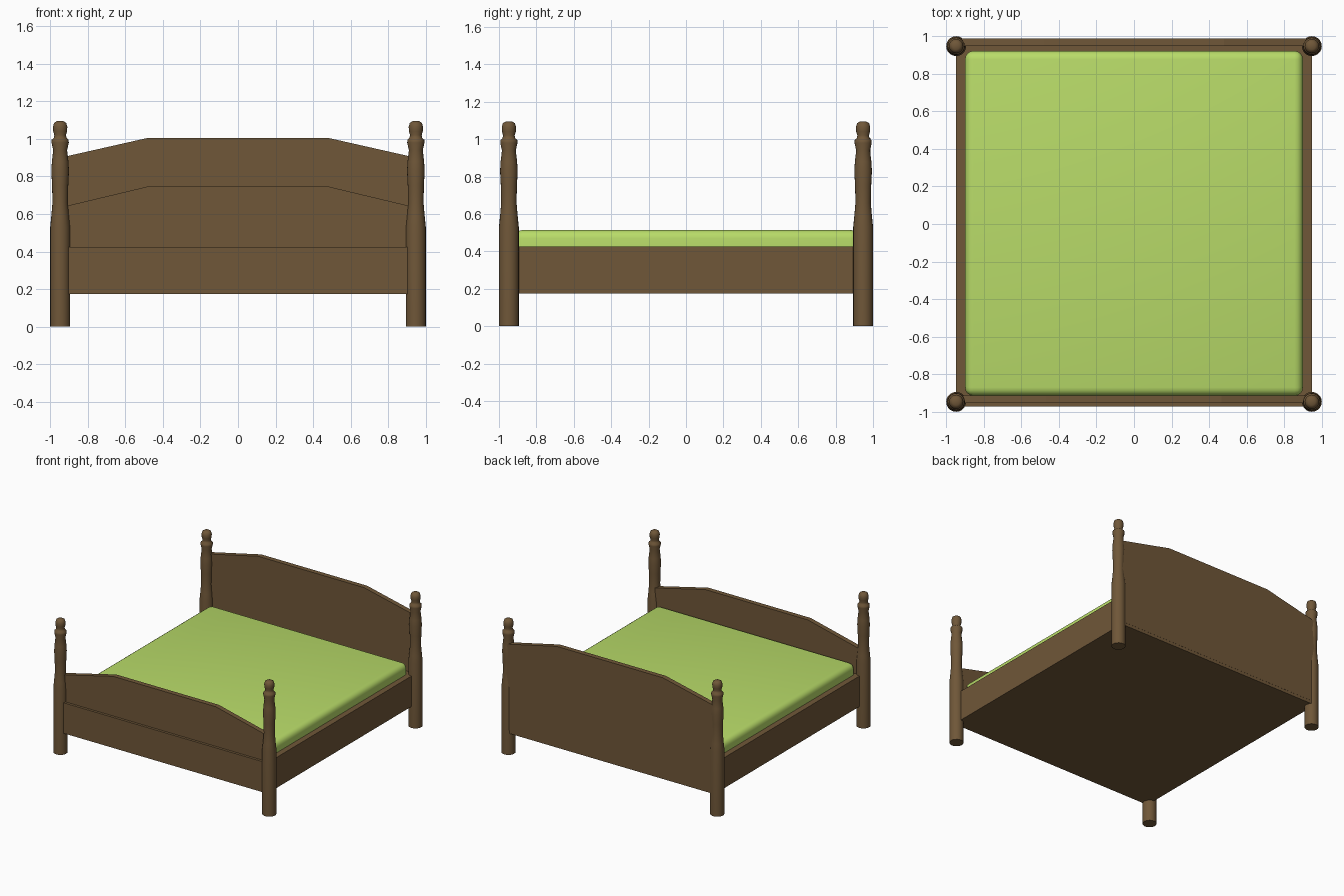
import bpy
import bmesh
import math

cube = bpy.data.objects.get("Cube")
if cube:
    bpy.data.objects.remove(cube, do_unlink=True)


def make_material(name, color):
    mat = bpy.data.materials.new(name)
    mat.use_nodes = True
    mat.diffuse_color = color
    mat.node_tree.nodes["Principled BSDF"].inputs["Base Color"].default_value = color
    return mat


WOOD = make_material("brown wood", (0.16, 0.095, 0.04, 1))
FABRIC = make_material("green fabric", (0.48, 0.71, 0.14, 1))


def finish(name, bm, mat, smooth=None):
    bmesh.ops.recalc_face_normals(bm, faces=bm.faces)
    mesh = bpy.data.meshes.new(name)
    bm.to_mesh(mesh)
    bm.free()
    mesh.materials.append(mat)
    obj = bpy.data.objects.new(name, mesh)
    bpy.context.collection.objects.link(obj)
    if smooth:
        bpy.ops.object.select_all(action="DESELECT")
        obj.select_set(True)
        bpy.context.view_layer.objects.active = obj
        bpy.ops.object.shade_smooth_by_angle(angle=math.radians(smooth))
    return obj


def box(name, low, high, mat, bevel=0):
    bm = bmesh.new()
    bmesh.ops.create_cube(bm, size=1)
    for v in bm.verts:
        v.co = [(a + b) / 2 + c * (b - a) for a, b, c in zip(low, high, v.co)]
    if bevel:
        # round every edge except the hidden bottom ones
        edges = [e for e in bm.edges if max(v.co.z for v in e.verts) > low[2] + 0.001]
        bmesh.ops.bevel(bm, geom=edges, offset=bevel, segments=4,
                        profile=0.5, affect="EDGES")
    return finish(name, bm, mat, 40 if bevel else None)


def board(name, y_front, y_back, base, shoulder, peak, peak_x):
    # arched panel: flat centre with sloping shoulders
    half = [(0.945, base), (0.945, shoulder), (peak_x, peak)]
    outline = half + [(-x, z) for x, z in reversed(half)]
    bm = bmesh.new()
    face = bm.faces.new([bm.verts.new((x, y_front, z)) for x, z in outline])
    out = bmesh.ops.extrude_face_region(bm, geom=[face])
    for v in out["geom"]:
        if isinstance(v, bmesh.types.BMVert):
            v.co.y = y_back
    return finish(name, bm, WOOD)


# Turned post silhouette as (radius, height)
POST = [(0.053, 0), (0.053, 0.53), (0.047, 0.59), (0.041, 0.66), (0.043, 0.75),
        (0.047, 0.83), (0.044, 0.88), (0.037, 0.94), (0.046, 0.98), (0.045, 0.995),
        (0.034, 1.005), (0.031, 1.02), (0.037, 1.04), (0.038, 1.065),
        (0.032, 1.085), (0.018, 1.094)]


def post(name, x, y, sides=20):
    bm = bmesh.new()
    rings = []
    for r, z in POST:
        angles = [2 * math.pi * i / sides for i in range(sides)]
        rings.append([bm.verts.new((x + r * math.cos(a), y + r * math.sin(a), z))
                      for a in angles])
    for lower, upper in zip(rings, rings[1:]):
        for i in range(sides):
            j = (i + 1) % sides
            bm.faces.new((lower[i], lower[j], upper[j], upper[i]))
    bm.faces.new(rings[0])
    bm.faces.new(rings[-1])
    return finish(name, bm, WOOD, 45)


# Four corner posts
for end, y in (("front", -0.947), ("back", 0.947)):
    for side, x in (("right", -0.947), ("left", 0.947)):
        post(f"{end}_{side}_post", x, y)

# Bed frame, end boards and mattress
box("bed_frame", (-0.947, -0.973, 0.175), (0.947, 0.986, 0.425), WOOD)
board("footboard", -0.952, -0.912, 0.4, 0.635, 0.75, 0.465)
board("headboard", 0.947, 0.987, 0.2, 0.9, 1.005, 0.48)
box("mattress", (-0.9, -0.915, 0.4), (0.9, 0.922, 0.515), FABRIC, 0.045)
